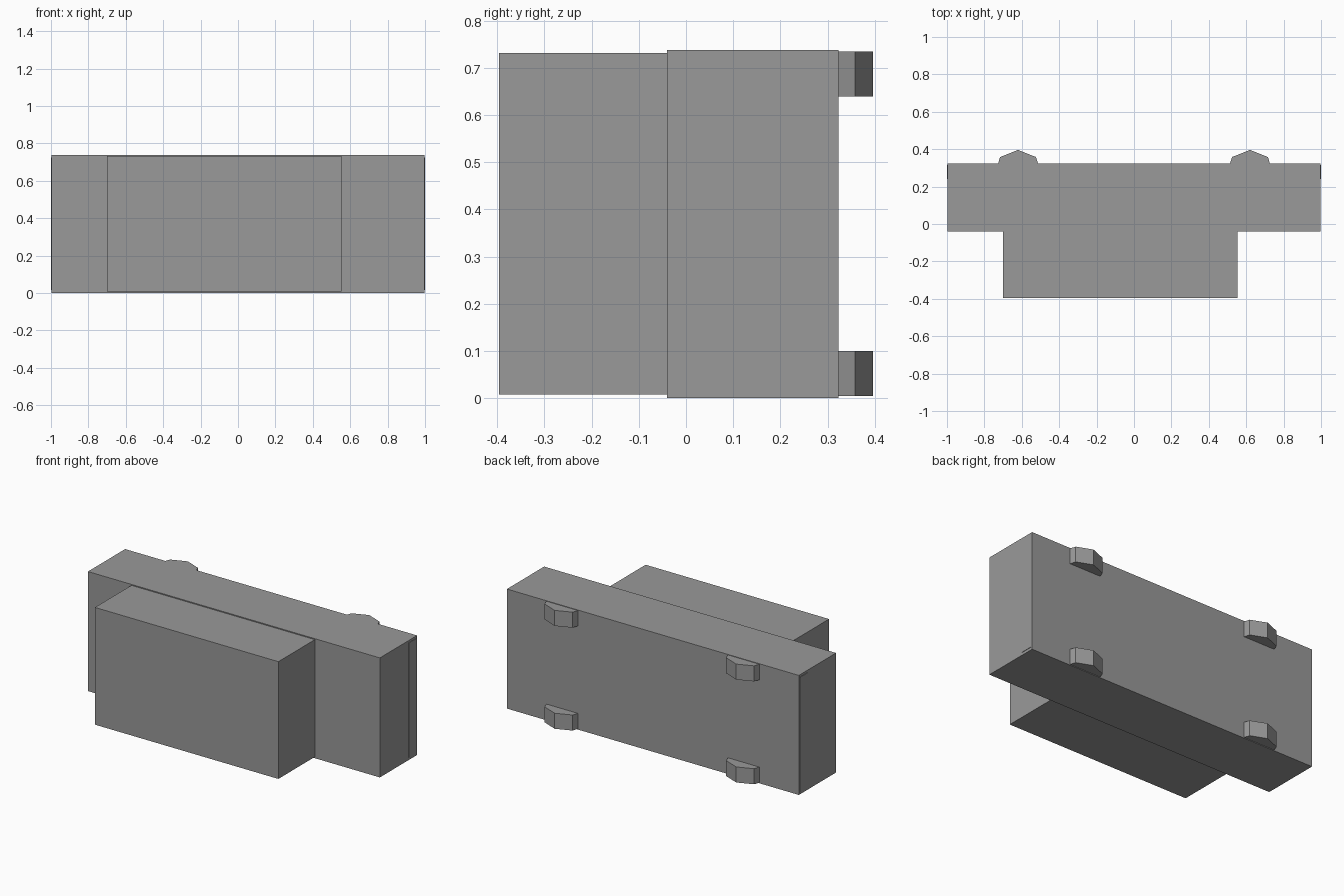
import bpy, bmesh

if "Cube" in bpy.data.objects:
    bpy.data.objects.remove(bpy.data.objects["Cube"])

# Dark grey casing colour
grey = bpy.data.materials.new("dark_grey")
grey.diffuse_color = (0.32, 0.32, 0.32, 1)
grey.use_nodes = True
grey.node_tree.nodes["Principled BSDF"].inputs["Base Color"].default_value = grey.diffuse_color


def box(name, x, y, z):
    """Axis-aligned box from three (min, max) ranges."""
    prism(name, [(x[0], y[0]), (x[1], y[0]), (x[1], y[1]), (x[0], y[1])], z)


def prism(name, profile, z):
    """Extrude an x/y outline between two heights."""
    bm = bmesh.new()
    face = bm.faces.new([bm.verts.new((px, py, z[0])) for px, py in profile])
    ext = bmesh.ops.extrude_face_region(bm, geom=[face])
    verts = [g for g in ext["geom"] if isinstance(g, bmesh.types.BMVert)]
    bmesh.ops.translate(bm, verts=verts, vec=(0, 0, z[1] - z[0]))
    bmesh.ops.recalc_face_normals(bm, faces=bm.faces)
    mesh = bpy.data.meshes.new(name)
    bm.to_mesh(mesh)
    bm.free()
    mesh.materials.append(grey)
    bpy.context.collection.objects.link(bpy.data.objects.new(name, mesh))


# Wide rear housing and narrower, off-centre front housing
box("main_body", (-0.997, 0.997), (-0.04, 0.323), (0, 0.738))
box("front_housing", (-0.70, 0.553), (-0.396, -0.04), (0.008, 0.732))

# Thin raised strips on both ends
for side, label in ((-1, "left"), (1, "right")):
    xs = sorted((side * 0.99, side * 1.0))
    box(label + "_side_strip", xs, (0.241, 0.315), (0.016, 0.724))

# Four pointed mounting lugs on the back
lug = [(-0.107, 0.323), (0.107, 0.323), (0.096, 0.358), (0, 0.396), (-0.096, 0.358)]
for cx, side in ((-0.62, "left"), (0.62, "right")):
    for z, level in (((0.004, 0.1), "lower"), ((0.639, 0.735), "upper")):
        prism(f"{level}_{side}_lug", [(cx + px, py) for px, py in lug], z)
